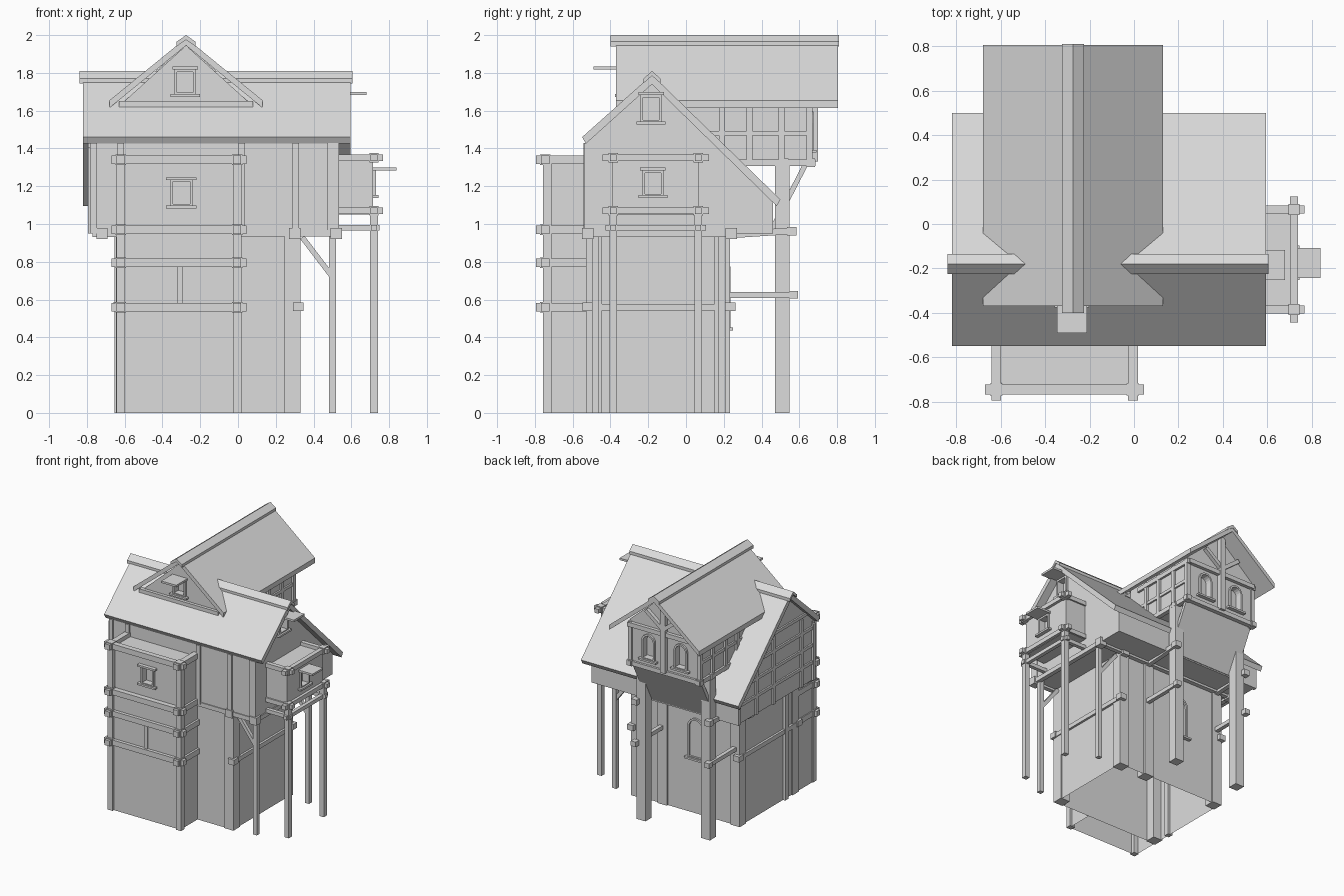
import bpy, bmesh, math
from mathutils import Vector, Matrix

if "Cube" in bpy.data.objects:
    bpy.data.objects.remove(bpy.data.objects["Cube"], do_unlink=True)

grey = bpy.data.materials.new("plain_grey")
grey.use_nodes = True
grey.diffuse_color = (0.72, 0.72, 0.72, 1)
for node in grey.node_tree.nodes:
    if node.type == "BSDF_PRINCIPLED":
        node.inputs["Base Color"].default_value = grey.diffuse_color
        node.inputs["Roughness"].default_value = 1


def finish(name, bm):
    bmesh.ops.recalc_face_normals(bm, faces=bm.faces)
    mesh = bpy.data.meshes.new(name)
    bm.to_mesh(mesh)
    bm.free()
    mesh.materials.append(grey)
    obj = bpy.data.objects.new(name, mesh)
    bpy.context.collection.objects.link(obj)
    return obj


def prism(name, profile, axis, start, end):
    """Extrude a closed profile along x (profile is y, z) or y (profile is x, z)."""
    bm = bmesh.new()
    place = (lambda p: (start, p[0], p[1])) if axis == "x" else (lambda p: (p[0], start, p[1]))
    face = bm.faces.new([bm.verts.new(place(p)) for p in profile])
    moved = bmesh.ops.extrude_face_region(bm, geom=[face])["geom"]
    shift = Vector((end - start, 0, 0)) if axis == "x" else Vector((0, end - start, 0))
    bmesh.ops.translate(bm, verts=[v for v in moved if isinstance(v, bmesh.types.BMVert)], vec=shift)
    return finish(name, bm)


def box(name, x, y, z):
    """Box from three (low, high) ranges."""
    return prism(name, [(x[0], z[0]), (x[1], z[0]), (x[1], z[1]), (x[0], z[1])], "y", *y)


def open_shell(name, x, y, z):
    """Box without its floor."""
    obj = box(name, x, y, z)
    bm = bmesh.new()
    bm.from_mesh(obj.data)
    floor = [f for f in bm.faces if f.normal.z < -0.9]
    bmesh.ops.delete(bm, geom=floor, context="FACES_ONLY")
    bm.to_mesh(obj.data)
    bm.free()


def around(centre, width):
    return (centre - width / 2, centre + width / 2)


def post(name, x, y, bottom, top, width):
    return box(name, around(x, width), around(y, width), (bottom, top))


def beam(name, start, end, width):
    """Square timber between two points."""
    start, end = Vector(start), Vector(end)
    bm = bmesh.new()
    bmesh.ops.create_cube(bm, size=1)
    line = end - start
    turn = line.to_track_quat("Z", "Y").to_matrix().to_4x4()
    size = Matrix.Diagonal((width, width, line.length, 1))
    bm.transform(Matrix.Translation((start + end) / 2) @ turn @ size)
    return finish(name, bm)


def frame(name, xs, ys, z, knobs_x, knobs_y, width=0.035, knob=0.052, over=0.04):
    """Horizontal timbers along x and y with thick blocks where they cross."""
    for y in knobs_y:
        beam(name + "_long_beam", (xs[0] - over, y, z), (xs[1] + over, y, z), width)
    for x in knobs_x:
        beam(name + "_cross_beam", (x, ys[0] - over, z), (x, ys[1] + over, z), width)
        for y in knobs_y:
            post(name + "_joint_block", x, y, z - knob / 2, z + knob / 2, knob)


def cut(target, cutter):
    mod = target.modifiers.new("opening", "BOOLEAN")
    mod.operation = "DIFFERENCE"
    mod.solver = "EXACT"
    mod.object = cutter


def window(name, wall, place, turn, width, height, arched=False, awning=0):
    """Recessed opening with surround, sill and optional awning."""
    def outline(w, h):
        w, h = w / 2, h / 2
        if not arched:
            return [(-w, -h), (w, -h), (w, h), (-w, h)]
        arc = [math.pi * i / 8 for i in range(9)]
        return [(-w, -h), (w, -h)] + [(w * math.cos(a), h - w + w * math.sin(a)) for a in arc]
    cutter = prism(name + "_cutter", outline(width, height), "y", -0.1, 0.04)
    surround = prism(name + "_surround", outline(width + 0.03, height + 0.03), "y", -0.015, 0.01)
    sill_z = -height / 2 - 0.015
    parts = [cutter, surround,
             box(name + "_sill", around(0, width + 0.07), (-0.03, 0.01), around(sill_z, 0.015))]
    if awning:
        parts.append(box(name + "_awning", around(0, width + 0.05), (-awning, 0.01),
                         around(height / 2 + 0.022, 0.016)))
    elif not arched:
        parts.append(box(name + "_lintel", around(0, width + 0.07), (-0.03, 0.01), around(-sill_z, 0.015)))
    for part in parts:
        part.data.transform(Matrix.Translation(place) @ Matrix.Rotation(turn, 4, "Z"))
    cut(surround, cutter)
    if wall:
        cut(wall, cutter)
    cutter.hide_render = True
    cutter.display_type = "WIRE"


FRONT, RIGHT, BACK = 0, math.pi / 2, math.pi

# Main roof and its ridge cap
prism("main_roof", [(-0.55, 1.46), (-0.18, 1.79), (0.5, 1.13), (0.48, 1.095), (-0.18, 1.74), (-0.53, 1.425)],
      "x", -0.82, 0.595)
prism("main_ridge_cap", [(-0.225, 1.77), (-0.18, 1.81), (-0.135, 1.77), (-0.135, 1.745), (-0.18, 1.785),
                         (-0.225, 1.745)], "x", -0.84, 0.605)

# Cross roof and its ridge cap
MID = -0.275
EAVE = 0.405
prism("cross_roof", [(MID - EAVE, 1.655), (MID, 1.985), (MID + EAVE, 1.655), (MID + EAVE, 1.615),
                     (MID, 1.945), (MID - EAVE, 1.615)], "y", -0.37, 0.805)
prism("cross_ridge_cap", [(MID - 0.05, 1.965), (MID, 2), (MID + 0.05, 1.965), (MID + 0.05, 1.94),
                          (MID, 1.975), (MID - 0.05, 1.94)], "y", -0.4, 0.81)

# Wall masses, hollow at ground level
open_shell("lower_body", (-0.635, 0.32), (-0.52, 0.22), (0, 0.96))
open_shell("front_bay_base", (-0.635, 0), (-0.74, -0.52), (0, 0.97))
front_bay = box("front_bay", (-0.625, 0), (-0.725, -0.5), (0.96, 1.33))
upper_body = prism("upper_body", [(-0.53, 0.95), (-0.53, 1.43), (-0.18, 1.75), (0.46, 1.12), (0.46, 0.95)],
                   "x", -0.78, 0.53)
side_bay = box("side_bay", (0.5, 0.715), (-0.39, 0.07), (1.05, 1.34))
front_gable = prism("front_gable", [(MID - 0.36, 1.62), (MID + 0.36, 1.62), (MID, 1.945)], "y", -0.345, 0)
WING = 0.31
SIDES = (MID - WING, MID + WING)
rear_wing = prism("rear_wing", [(SIDES[0], 1.32), (SIDES[1], 1.32), (SIDES[1], 1.68), (MID, 1.95),
                                (SIDES[0], 1.68)], "y", 0, 0.66)

# Sloped boarding under the rear wing
prism("wing_coving", [(0.65, 1.32), (0.465, 0.96), (0.435, 0.96), (0.62, 1.32)], "x", *SIDES)

# Windows
window("front_bay_window", front_bay, (-0.3, -0.725, 1.165), FRONT, 0.09, 0.12)
window("front_gable_window", front_gable, (-0.28, -0.345, 1.75), FRONT, 0.085, 0.11, awning=0.145)
window("side_bay_window", side_bay, (0.715, -0.175, 1.215), RIGHT, 0.085, 0.11, awning=0.125)
window("side_gable_window", upper_body, (0.53, -0.185, 1.61), RIGHT, 0.085, 0.12, awning=0.15)
for side in (-1, 1):
    window("rear_wing_window", rear_wing, (MID + side * 0.145, 0.66, 1.49), BACK, 0.09, 0.18, arched=True)
window("rear_wall_window", None, (-0.25, 0.22, 0.61), BACK, 0.12, 0.3, arched=True)

# Front gable tie beam
box("front_gable_tie", (-0.63, 0.08), (-0.37, -0.33), (1.615, 1.65))

# Front bay timbers
BAY = (-0.62, -0.005)
for x in BAY:
    post("front_bay_post", x, -0.735, 0, 1.34, 0.045)
for z in (0.56, 0.795, 0.97, 1.34):
    frame("front_bay", BAY, (-0.745, -0.53), z, BAY, (-0.745,), 0.044, 0.056, 0.05)
post("front_bay_stud", -0.305, -0.735, 0.56, 0.8, 0.03)

# Side bay timbers and stilts
for z in (1.07, 1.35):
    frame("side_bay", (0.5, 0.71), (-0.385, 0.065), z, (0.72,), (-0.385, 0.065), 0.035, 0.05, 0.058)
frame("side_bay_floor", (0.45, 0.71), (-0.385, 0.065), 0.98, (0.72,), (-0.385, 0.065), 0.03, 0.04)
for y in (-0.385, 0.065):
    post("side_bay_stilt", 0.72, y, 0, 1.07, 0.04)

# Overhang floor beams, stilts and braces
frame("overhang_floor", (-0.74, 0.52), (-0.52, 0.24), 0.95, (-0.72, 0.3, 0.52), (-0.52, 0.24), 0.035, 0.06, 0.03)
for y in (-0.48, 0.19):
    post("overhang_stilt", 0.5, y, 0, 0.95, 0.036)
    beam("overhang_brace", (0.34, y, 0.93), (0.5, y, 0.72), 0.028)

# Lower wall corner posts, belt beams and blocks
for y in (-0.488, 0.192):
    for x in (-0.605, 0.288):
        post("corner_post", x, y, 0, 0.95, 0.084)
post("rear_wall_post", 0.05, 0.192, 0, 0.95, 0.084)
for x in (-0.635, 0.32):
    beam("wall_belt", (x, -0.54, 0.56), (x, 0.26, 0.56), 0.035)
    for y in (-0.52, 0.235):
        post("belt_block", x, y, 0.54, 0.585, 0.055)
post("left_wall_stud", -0.635, -0.36, 0, 0.95, 0.04)

# Upper wall studs along the front
for x in (-0.765, -0.62, 0.02, 0.305):
    post("front_wall_stud", x, -0.525, 0.95, 1.43, 0.035)
post("front_corner_post", 0.505, -0.51, 0.95, 1.43, 0.06)

# Left gable timbers, kept inside the roof line
LEFT = -0.78
for z in (1.1, 1.24, 1.38, 1.52):
    low = max(-0.53, -0.2 - (1.73 - z) * 1.08)
    high = min(0.46, -0.2 + (1.73 - z))
    beam("gable_rail", (LEFT, low, z), (LEFT, high, z), 0.025)
for y in (-0.515, -0.36, 0, 0.22, 0.445):
    top = min(1.73 - abs(y + 0.18) * 0.96, 1.5)
    post("gable_stud", LEFT, y, 0.95, top, 0.03)

# Rear wing stilts, link beams and joists
for side, x in ((-1, -0.56), (1, 0.02)):
    outer = x + side * 0.04
    post("wing_stilt", x, 0.51, 0, 1.33, 0.078)
    beam("stilt_link", (outer, 0.2, 0.625), (outer, 0.59, 0.625), 0.032)
    post("link_block", outer, 0.57, 0.605, 0.645, 0.045)
    beam("floor_joist", (outer, 0.2, 0.94), (outer, 0.58, 0.965), 0.035)
    post("joist_block", outer, 0.56, 0.94, 0.985, 0.05)

# Rear wing timber framing
frame("wing_floor", SIDES, (0.2, 0.66), 1.325, SIDES, (0.52, 0.66), 0.035, 0.045, 0.025)
for x in SIDES:
    for y in (0.19, 0.335, 0.505, 0.655):
        post("wing_stud", x, y, 1.32, 1.66, 0.032)
    beam("wing_rail", (x, 0.1, 1.48), (x, 0.66, 1.48), 0.025)
    beam("wing_eave_beam", (x, 0.1, 1.635), (x, 0.68, 1.635), 0.035)
    beam("gable_strut", (MID, 0.68, 1.68), ((x + MID) / 2, 0.68, 1.8), 0.03)
beam("wing_tie_beam", (SIDES[0], 0.67, 1.64), (SIDES[1], 0.67, 1.64), 0.035)
post("king_post", MID, 0.675, 1.33, 1.95, 0.045)
